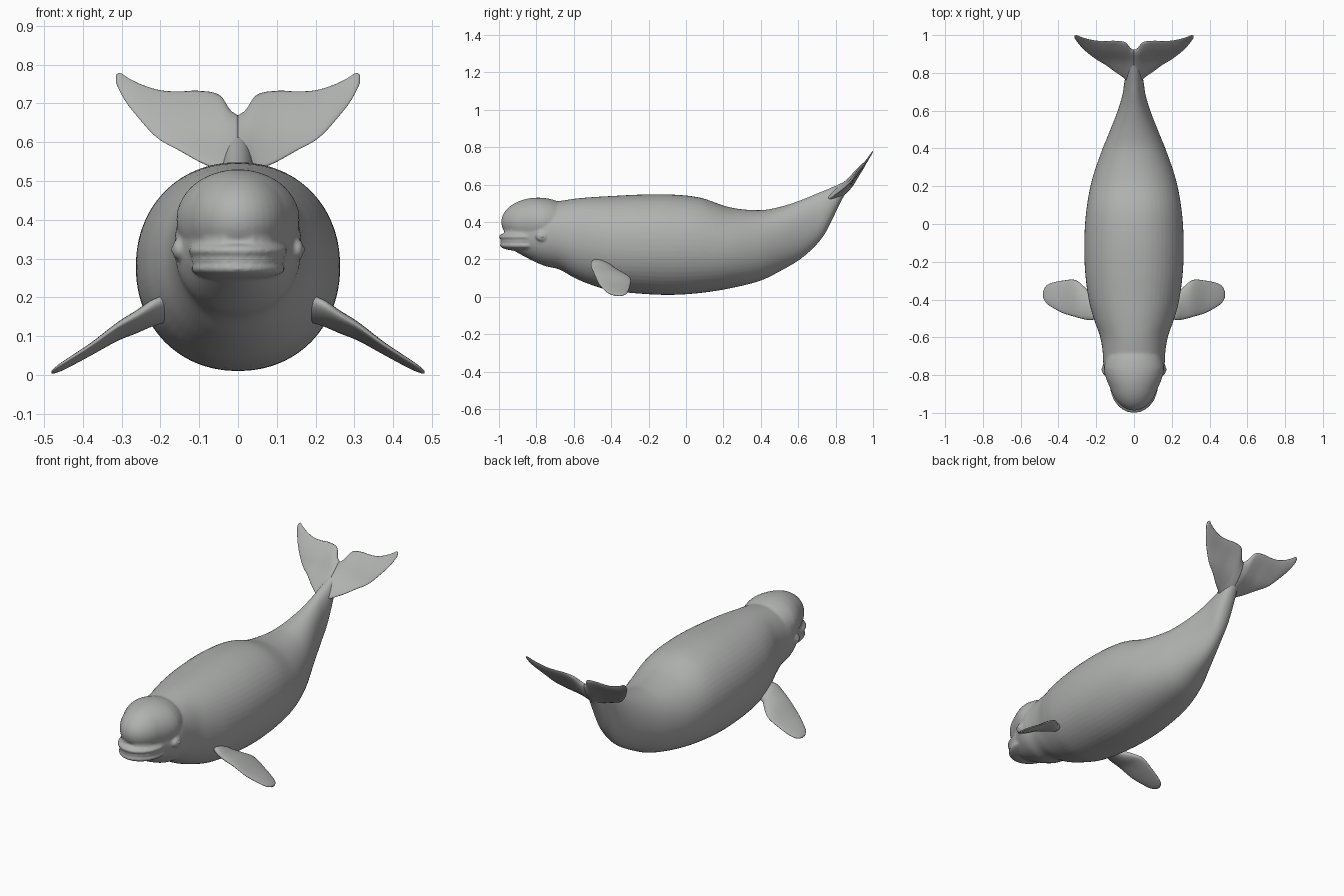
import bpy, bmesh, math
from mathutils import Matrix

if "Cube" in bpy.data.objects:
    bpy.data.objects.remove(bpy.data.objects["Cube"])


def material(name, color):
    m = bpy.data.materials.new(name)
    m.diffuse_color = (*color, 1)
    m.use_nodes = True
    m.node_tree.nodes["Principled BSDF"].inputs["Base Color"].default_value = m.diffuse_color
    return m


SKIN = material("grey skin", (0.435, 0.445, 0.435))


def spline(table, x):
    """Smooth curve through rows (x, a, b, ...): returns [a, b, ...]."""
    n = len(table)
    i = 0
    while i < n - 2 and x > table[i + 1][0]:
        i += 1
    p, q = table[i], table[i + 1]
    o, r = table[max(i - 1, 0)], table[min(i + 2, n - 1)]
    h = q[0] - p[0]
    t = (x - p[0]) / h
    out = []
    for k in range(1, len(p)):
        m0 = (q[k] - o[k]) / (q[0] - o[0]) * h
        m1 = (r[k] - p[k]) / (r[0] - p[0]) * h
        out.append((2*t**3 - 3*t*t + 1)*p[k] + (t**3 - 2*t*t + t)*m0
                   + (3*t*t - 2*t**3)*q[k] + (t**3 - t*t)*m1)
    return out


def loft(bm, rings):
    """Skin closed rings of points and cap both ends."""
    loops = [[bm.verts.new(p) for p in ring] for ring in rings]
    for a, b in zip(loops, loops[1:]):
        for j in range(len(a)):
            k = (j + 1) % len(a)
            bm.faces.new((a[j], a[k], b[k], b[j]))
    bm.faces.new(loops[0])
    bm.faces.new(loops[-1])


def ball(bm, center, radii, seg=40):
    mat = Matrix.Translation(center) @ Matrix.Diagonal((*radii, 1))
    return bmesh.ops.create_uvsphere(bm, u_segments=seg, v_segments=seg // 2,
                                     radius=1, matrix=mat)["verts"]


def finish(bm, name, mat):
    bmesh.ops.recalc_face_normals(bm, faces=bm.faces)
    me = bpy.data.meshes.new(name)
    bm.to_mesh(me)
    bm.free()
    me.materials.append(mat)
    ob = bpy.data.objects.new(name, me)
    bpy.context.collection.objects.link(ob)
    for f in me.polygons:
        f.use_smooth = True
    return ob


# body stations: y, top z, bottom z, half width
BODY = [(-.97, .40, .278, .04), (-.94, .42, .258, .08), (-.835, .47, .20, .130),
        (-.755, .50, .165, .160), (-.675, .512, .145, .166), (-.595, .524, .10, .18),
        (-.51, .532, .065, .21), (-.41, .538, .035, .238), (-.25, .546, .017, .259),
        (-.085, .547, .01, .263), (.075, .53, .02, .252), (.235, .478, .045, .222),
        (.395, .463, .085, .168), (.50, .48, .135, .125), (.61, .515, .20, .083),
        (.69, .548, .27, .060), (.745, .570, .34, .052), (.80, .594, .45, .042),
        (.84, .612, .53, .030), (.88, .634, .59, .018), (.905, .654, .63, .010)]


def body_ring(y, n=56):
    top, bottom, w = spline(BODY, y)
    c, h = (top + bottom) / 2, (top - bottom) / 2
    e = 2 / 2.1
    ring = []
    for i in range(n):
        a = 2 * math.pi * i / n
        ca, sa = math.cos(a), math.sin(a)
        ring.append((w * math.copysign(abs(ca)**e, ca), y, c + h * math.copysign(abs(sa)**e, sa)))
    return ring


# body with melon, lips and eye ridges fused into one skin
bm = bmesh.new()
loft(bm, [body_ring(-.97 + 1.875 * i / 110) for i in range(111)])
for v in ball(bm, (0, -.79, .40), (.161, .198, .130)):   # melon, narrowed to the front
    v.co.x *= 1 - .15 * min(1, max(0, (-.77 - v.co.y) / .1))
ball(bm, (0, -.85, .320), (.128, .151, .034))      # upper lip
ball(bm, (0, -.85, .275), (.122, .146, .033))      # lower lip
ball(bm, (0, -.85, .298), (.121, .143, .040))      # mouth filling
for s in (-1, 1):
    ball(bm, (s * .153, -.77, .323), (.017, .034, .027), 20)
body = finish(bm, "body", SKIN)
rm = body.modifiers.new("fuse", 'REMESH')
rm.mode = 'VOXEL'
rm.voxel_size = .0065
rm.use_smooth_shade = True
sm = body.modifiers.new("soften", 'SMOOTH')
sm.factor = .5
sm.iterations = 5
bpy.context.view_layer.objects.active = body
body.select_set(True)
for name in ("fuse", "soften"):
    bpy.ops.object.modifier_apply(modifier=name)

# flipper stations: x, leading y, trailing y, centre z, half thickness
FLIPPER = [(.17, -.48, -.38, .175, .036), (.22, -.508, -.375, .160, .036),
           (.26, -.505, -.335, .138, .031), (.31, -.492, -.297, .112, .025),
           (.38, -.470, -.300, .066, .017), (.44, -.437, -.313, .030, .013),
           (.468, -.415, -.330, .014, .009), (.481, -.390, -.355, .007, .004)]


def flipper_ring(x, n=28):
    y0, y1, z, t = spline(FLIPPER, x)
    ring = []
    for i in range(n):
        a = 2 * math.pi * i / n
        ca, sa = math.cos(a), math.sin(a)
        ring.append((x, (y0 + y1) / 2 + (y1 - y0) / 2 * ca, z + t * (.8 * sa - .55 * ca)))
    return ring


# fluke stations: x, leading y, trailing y, half thickness
FLUKE = [(0, .70, .920, .028), (.02, .725, .931, .025), (.045, .765, .961, .019),
         (.10, .805, .970, .012), (.15, .842, .969, .010), (.20, .872, .971, .008),
         (.25, .910, .981, .007), (.285, .944, .992, .005), (.305, .970, 1.0, .004),
         (.315, .984, .996, .002)]
# fluke sheet: height as a function of y
SHEET = [(.70, .495), (.79, .54), (.872, .605), (.92, .668), (.965, .725), (1.0, .779)]


def fluke_ring(x, n=28):
    y0, y1, t = spline(FLUKE, x)
    ring = []
    for i in range(n):
        a = 2 * math.pi * i / n
        y = (y0 + y1) / 2 + (y1 - y0) / 2 * math.cos(a)
        d = t * math.sin(a) * .75
        ring.append((x, y - d, spline(SHEET, y)[0] + d))
    return ring


# paired parts
for s, side in ((1, "left"), (-1, "right")):
    for name, maker, a, b in (("flipper", flipper_ring, .17, .481),
                              ("fluke", fluke_ring, 0, .315)):
        bm = bmesh.new()
        loft(bm, [[(s * x, y, z) for x, y, z in maker(a + (b - a) * i / 40)] for i in range(41)])
        finish(bm, f"{side}_{name}", SKIN)
    bm = bmesh.new()
    ball(bm, (s * .160, -.77, .323), (.012, .013, .012), 20)
    finish(bm, f"{side}_eye", SKIN)
